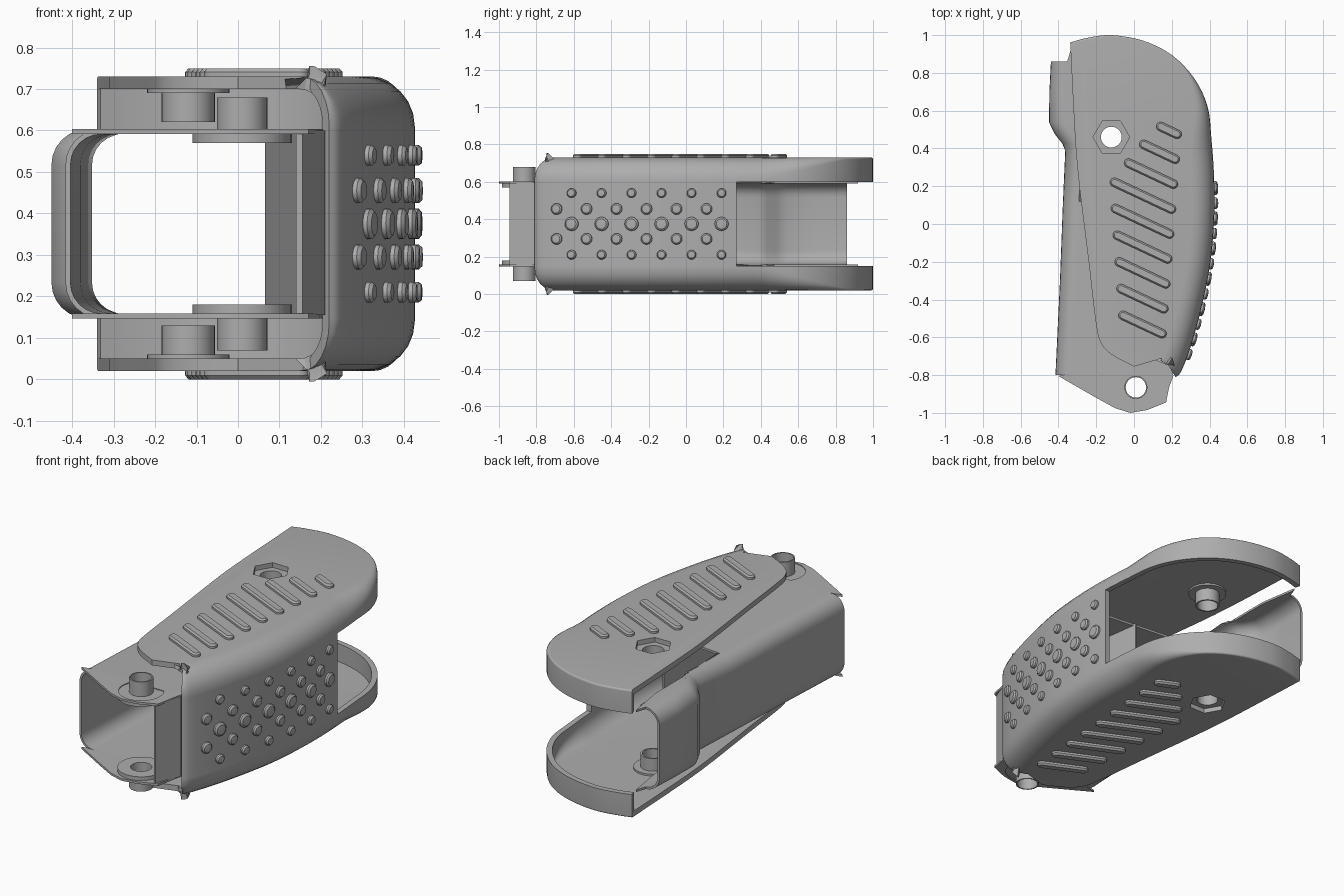
import bpy, bmesh, math
from mathutils import Vector, Matrix
from mathutils.geometry import interpolate_bezier

if "Cube" in bpy.data.objects:
    bpy.data.objects.remove(bpy.data.objects["Cube"], do_unlink=True)

grey = bpy.data.materials.new("plain grey")
grey.use_nodes = True
grey.diffuse_color = (0.42, 0.42, 0.42, 1)
grey.node_tree.nodes["Principled BSDF"].inputs["Base Color"].default_value = (0.42, 0.42, 0.42, 1)

MID = 0.375
parts = []


def make(name, bm, fix=True):
    if fix:
        bmesh.ops.remove_doubles(bm, verts=bm.verts, dist=1e-5)
        bmesh.ops.recalc_face_normals(bm, faces=bm.faces)
    me = bpy.data.meshes.new(name)
    bm.to_mesh(me)
    bm.free()
    me.materials.append(grey)
    ob = bpy.data.objects.new(name, me)
    bpy.context.collection.objects.link(ob)
    parts.append(ob)
    return ob


def lathe(bm, profile, matrix, segs=32):
    """Revolve a closed (radius, height) profile around the local z axis."""
    rings = []
    for i in range(segs):
        a = math.tau * i / segs
        rings.append([bm.verts.new(matrix @ Vector((r * math.cos(a), r * math.sin(a), z)))
                      for r, z in profile])
    n = len(profile)
    for i in range(segs):
        a, b = rings[i], rings[(i + 1) % segs]
        for j in range(n):
            k = (j + 1) % n
            if profile[j][0] + profile[k][0] > 0:
                bm.faces.new((a[j], b[j], b[k], a[k]))


def prism(bm, outline, z0, z1):
    low = [bm.verts.new((x, y, z0)) for x, y in outline]
    high = [bm.verts.new((x, y, z1)) for x, y in outline]
    bm.faces.new(low)
    bm.faces.new(high)
    n = len(outline)
    for i in range(n):
        j = (i + 1) % n
        bm.faces.new((low[i], low[j], high[j], high[i]))


def circle(cx, cy, r, n):
    return [(cx + r * math.cos(math.tau * i / n), cy + r * math.sin(math.tau * i / n)) for i in range(n)]


def smooth_path(points, steps=4):
    """Smooth curve passing through every point."""
    pts = [Vector(p) for p in points]
    out = []
    for i in range(len(pts) - 1):
        p, q = pts[i], pts[i + 1]
        t0 = (q - pts[max(i - 1, 0)]) / 6
        t1 = (pts[min(i + 2, len(pts) - 1)] - p) / 6
        out += interpolate_bezier(p, p + t0, q - t1, q, steps + 1)[:-1]
    return [Vector((p[0], p[1])) for p in out] + [pts[-1]]


def cut(ob, cutter):
    mod = ob.modifiers.new("cut", 'BOOLEAN')
    mod.operation = 'DIFFERENCE'
    mod.solver = 'EXACT'
    mod.object = cutter


def bake(ob, *cutters):
    """Apply all modifiers and drop the cutters."""
    dg = bpy.context.evaluated_depsgraph_get()
    me = bpy.data.meshes.new_from_object(ob.evaluated_get(dg))
    ob.modifiers.clear()
    ob.data = me
    for c in cutters:
        parts.remove(c)
        bpy.data.objects.remove(c, do_unlink=True)


# Outer shell: rounded side wall, top and bottom plates, rear rim
NOTCH = 0.27
side = smooth_path([(-.34, .96), (-.25, .985), (-.12, 1), (.05, .97), (.2, .895), (.32, .77), (.39, .62),
                    (.41, .45), (.423, NOTCH), (.425, .05), (.405, -.2), (.355, -.45), (.3, -.65),
                    (.25, -.78), (.22, -.81)])
front_edge = smooth_path([(0, -.755), (-.12, -.69), (-.18, -.62), (-.205, -.5), (-.24, -.2),
                          (-.3, .3), (-.325, .7)])


def normal_at(i):
    t = side[min(i + 1, len(side) - 1)] - side[max(i - 1, 0)]
    return Vector((-t.y, t.x)).normalized()


def fillet(y):
    return 0.12 - 0.11 * min(max((y - 0.4) / 0.45, 0), 1)


bm = bmesh.new()
columns = []
for i, p in enumerate(side):
    r, n = fillet(p.y), normal_at(i)
    col = []
    for k in range(7):
        a = math.pi / 2 * k / 6
        q = p - n * r * (1 - math.sin(a))
        col.append(bm.verts.new((q.x, q.y, .355 - r * (1 - math.cos(a)))))
    col.append(bm.verts.new((p.x, p.y, .225)))
    col.append(bm.verts.new((p.x, p.y, 0)) if p.y < NOTCH + .001 else None)
    columns.append(col)
for a, b in zip(columns, columns[1:]):
    for k in range(8):
        if a[k + 1] and b[k + 1]:
            bm.faces.new((a[k], b[k], b[k + 1], a[k + 1]))
bm.faces.new([c[0] for c in columns] + [bm.verts.new((p.x, p.y, .355)) for p in front_edge])
bmesh.ops.recalc_face_normals(bm, faces=bm.faces)
cap = max(bm.faces, key=lambda f: len(f.verts))
if cap.normal.z < 0:
    bmesh.ops.reverse_faces(bm, faces=bm.faces)
shell = make("outer_shell", bm, fix=False)
shell.location.z = MID
mirror = shell.modifiers.new("mirror", 'MIRROR')
mirror.use_axis = (False, False, True)
solid = shell.modifiers.new("thickness", 'SOLIDIFY')
solid.thickness = 0.03
solid.offset = -1

NUT = (-.12, .46)
bm = bmesh.new()
prism(bm, circle(*NUT, .097, 6), -.1, .9)
cutter = make("nut_cutter", bm)
cutter.hide_render = True
cut(shell, cutter)
bake(shell, cutter)

# Inner lever: a thin channel opening towards +x, with an outward thumb tab
stations = [(-.8, -.41, -.8, .2), (-.3, -.386, -.3, .22), (.07, -.372, .07, .23), (.12, -.37, .12, -.28),
            (.39, -.358, .39, -.29), (.43, -.375, .43, -.29), (.48, -.415, .47, -.3),
            (.54, -.444, .54, -.3), (.7, -.442, .7, -.3), (.86, -.434, .92, -.335)]
bm = bmesh.new()
loops = []
for yw, w, ye, e in stations:
    r, h = .08, .222
    half = [(e, ye, h)]
    for k in range(7):
        a = math.pi / 2 * k / 6
        half.append((w + r * (1 - math.sin(a)), yw, h - r * (1 - math.cos(a))))
    full = half + [(x, y, -z) for x, y, z in reversed(half)]
    loops.append([bm.verts.new((x, y, z + MID)) for x, y, z in full])
for a, b in zip(loops, loops[1:]):
    for k in range(len(a) - 1):
        bm.faces.new((a[k], b[k], b[k + 1], a[k + 1]))
lever = make("inner_lever", bm)
solid = lever.modifiers.new("thickness", 'SOLIDIFY')
solid.thickness = 0.012
solid.offset = 0
bake(lever)

# Rounded front ears of the lever, pierced for the pivot
PIVOT = (.01, -.865)
ear = [(-.34, -.79), (-.4, -.805), (-.2, -.92), (-.1, -.975), (-.02, -1), (.07, -.985), (.17, -.945), (.2, -.79)]
bm = bmesh.new()
for s in (1, -1):
    prism(bm, ear, MID + s * .216, MID + s * .228)
ears = make("lever_ears", bm)
bm = bmesh.new()
prism(bm, circle(*PIVOT, .115, 32), -.1, .9)
cutter = make("pivot_cutter", bm)
cutter.hide_render = True
cut(ears, cutter)
bake(ears, cutter)

# Thin closing panels on the lever's far side
bm = bmesh.new()
prism(bm, [(.14, -.94), (.155, -.945), (.21, -.8), (.195, -.79)], .155, .6)
prism(bm, [(.195, -.8), (.205, -.8), (.075, .1), (.065, .1)], .155, .6)
make("lever_panels", bm)

# Hollow pivot pins with flanges, and nut bosses
bm_pin, bm_boss = bmesh.new(), bmesh.new()
for s in (1, -1):
    at = Matrix.Translation((*PIVOT, MID)) @ Matrix.Scale(s, 4, (0, 0, 1))
    lathe(bm_pin, [(.054, .195), (.12, .195), (.12, .224), (.061, .224), (.061, .305), (.054, .305)], at)
    at = Matrix.Translation((*NUT, MID)) @ Matrix.Scale(s, 4, (0, 0, 1))
    lathe(bm_boss, [(.055, .245), (.064, .245), (.064, .315), (.1, .315), (.1, .329), (.055, .329)], at)
make("pivot_pins", bm_pin)
make("nut_bosses", bm_boss)

# Slanted grip ribs on both plates
lefts = (.12, .03, -.05, -.125, -.12, -.11, -.10, -.09, -.08)
bm = bmesh.new()
for i, left in enumerate(lefts):
    right = Vector((.25 - .01 * i, .465 - .132 * i))
    start = Vector((left, right.y + (right.x - left) * .47))
    d = (right - start).normalized()
    angle = math.atan2(d.y, d.x)

    def capsule(r):
        out = []
        for centre, base in ((right - d * .024, -90), (start + d * .024, 90)):
            for k in range(9):
                a = angle + math.radians(base + 22.5 * k)
                out.append((centre.x + r * math.cos(a), centre.y + r * math.sin(a)))
        return out
    for s in (1, -1):
        loops = [[bm.verts.new((x, y, MID + s * z)) for x, y in capsule(r)]
                 for r, z in ((.024, .35), (.024, .366), (.016, .375))]
        for a, b in zip(loops, loops[1:]):
            for k in range(18):
                j = (k + 1) % 18
                bm.faces.new((a[k], a[j], b[j], b[k]))
        bm.faces.new(loops[0])
        bm.faces.new(loops[-1])
make("grip_ribs", bm)

# Round grip studs in staggered rows on the side wall
bm = bmesh.new()
for dz, r, first in ((0, .037, -.61), (.08, .03, -.69), (-.08, .03, -.69), (.165, .025, -.61), (-.165, .025, -.61)):
    for i in range(6):
        y = first + .16 * i
        j = next(k for k in range(len(side) - 1) if side[k].y > .0 - 1 and side[k + 1].y <= y < side[k].y
                 and side[k].x > .2)
        f = (side[j].y - y) / (side[j].y - side[j + 1].y)
        p = side[j].lerp(side[j + 1], f)
        n = normal_at(j).lerp(normal_at(j + 1), f)
        turn = Vector((n.x, n.y, 0)).to_track_quat('Z', 'Y').to_matrix().to_4x4()
        lathe(bm, [(0, -.01), (r, -.01), (r, .01), (r * .75, .018), (0, .02)],
              Matrix.Translation((p.x, y, MID + dz)) @ turn, 20)
make("grip_studs", bm)

# Smooth shading with crisp edges
for ob in bpy.context.view_layer.objects:
    ob.select_set(ob in parts)
bpy.context.view_layer.objects.active = shell
bpy.ops.object.shade_smooth_by_angle(angle=math.radians(30))
